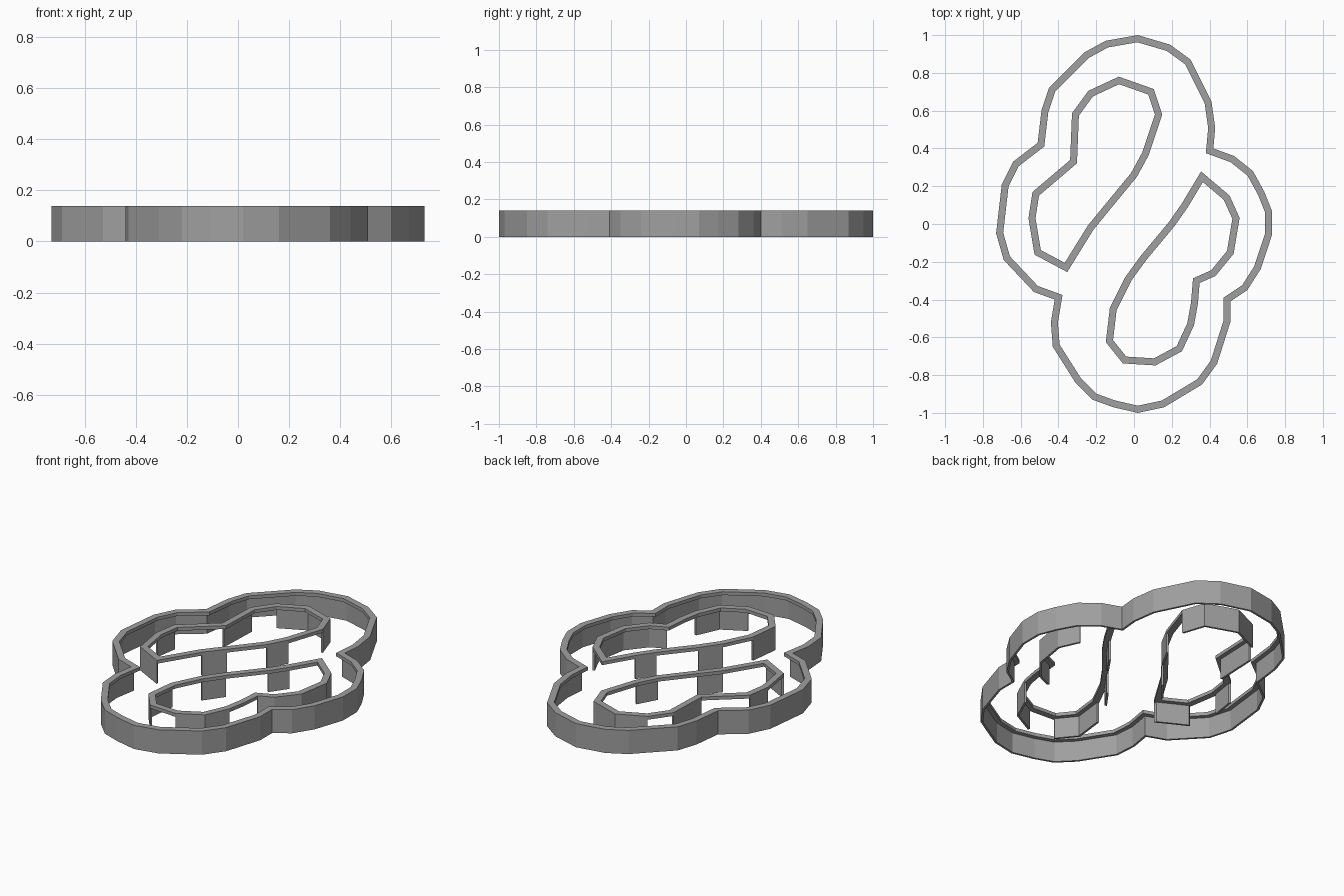
import bpy
import bmesh
from mathutils import Vector

HEIGHT = 0.14
LIP = 0.02          # vertical thickness of the flat lip
LIP_WIDTH = 0.037   # horizontal width of the flat lip
WALL = 0.012        # thickness of the cutting wall

cube = bpy.data.objects.get("Cube")
if cube:
    bpy.data.objects.remove(cube, do_unlink=True)

grey = bpy.data.materials.new("plain grey")
grey.use_nodes = True
grey.diffuse_color = (0.35, 0.35, 0.35, 1)
grey.node_tree.nodes["Principled BSDF"].inputs["Base Color"].default_value = grey.diffuse_color


def offset(points, distance):
    """Move a clockwise closed outline inward with mitred corners."""
    result = []
    count = len(points)
    for i, point in enumerate(points):
        before = (point - points[i - 1]).normalized()
        after = (points[(i + 1) % count] - point).normalized()
        normal_a = Vector((before.y, -before.x))
        normal_b = Vector((after.y, -after.x))
        mitre = (normal_a + normal_b) / (1 + normal_a.dot(normal_b))
        result.append(point + mitre * distance)
    return result


def band(name, outline, width, bottom, top, segments=None):
    """Extrude a strip along the outline, or along some of its segments."""
    inner = offset(outline, width)
    count = len(outline)
    bm = bmesh.new()
    outer_ring = [bm.verts.new((p.x, p.y, bottom)) for p in outline]
    inner_ring = [bm.verts.new((p.x, p.y, bottom)) for p in inner]
    for i in (range(count) if segments is None else segments):
        j = (i + 1) % count
        bm.faces.new((outer_ring[i], outer_ring[j], inner_ring[j], inner_ring[i]))
    loose = [v for v in bm.verts if not v.link_faces]
    bmesh.ops.delete(bm, geom=loose, context='VERTS')
    grown = bmesh.ops.extrude_face_region(bm, geom=bm.faces[:])
    raised = [g for g in grown["geom"] if isinstance(g, bmesh.types.BMVert)]
    bmesh.ops.translate(bm, verts=raised, vec=(0, 0, top - bottom))
    bmesh.ops.recalc_face_normals(bm, faces=bm.faces[:])
    mesh = bpy.data.meshes.new(name)
    bm.to_mesh(mesh)
    bm.free()
    mesh.materials.append(grey)
    obj = bpy.data.objects.new(name, mesh)
    bpy.context.collection.objects.link(obj)
    return obj


def outline_of(pairs):
    return [Vector(p) for p in pairs]


# Outer contour, clockwise from the back
rim = outline_of([
    (.02, 1), (.19, .95), (.3, .87), (.41, .65), (.43, .51), (.42, .4),
    (.53, .36), (.63, .28), (.69, .17), (.73, .07), (.73, -.06), (.67, -.24),
    (.6, -.35), (.51, -.41), (.51, -.52), (.44, -.74), (.36, -.85),
    (.16, -.97), (.02, -1), (-.11, -.97), (-.22, -.93), (-.31, -.84),
    (-.43, -.65), (-.44, -.52), (-.42, -.4), (-.53, -.36), (-.69, -.19),
    (-.73, -.05), (-.7, .21), (-.64, .33), (-.51, .43), (-.49, .6),
    (-.45, .72), (-.26, .91), (-.15, .97)])

# Centre lines of the two inner loops, clockwise from their pointed tips
left_loop = outline_of([
    (.36, .25), (.49, .14), (.54, .03), (.51, -.15), (.42, -.26),
    (.33, -.3), (.32, -.42), (.3, -.53), (.24, -.66), (.11, -.73),
    (-.05, -.72), (-.13, -.62), (-.11, -.45), (-.03, -.29), (.05, -.18),
    (.2, 0), (.27, .1)])
right_loop = outline_of([
    (-.36, -.23), (-.51, -.15), (-.54, .03), (-.52, .16), (-.32, .33),
    (-.31, .58), (-.23, .69), (-.08, .76), (.09, .7), (.13, .58),
    (.06, .37), (0, .26), (-.14, .09), (-.23, -.02)])

# Outer wall with its inward lip
band("outer_wall", rim, WALL, 0, HEIGHT - LIP)
band("outer_lip", rim, LIP_WIDTH, HEIGHT - LIP, HEIGHT)

# Inner lips, each carried by short wall pieces under chosen segments
for side, loop, legs in (
        ("left", left_loop, (1, 2, 3, 4, 7, 8, 10, 11, 13, 15)),
        ("right", right_loop, (0, 2, 4, 6, 7, 8, 10, 12))):
    edge = offset(loop, -LIP_WIDTH / 2)
    band(side + "_inner_lip", edge, LIP_WIDTH, HEIGHT - LIP, HEIGHT)
    band(side + "_inner_wall_pieces", edge, WALL, 0, HEIGHT - LIP, legs)
